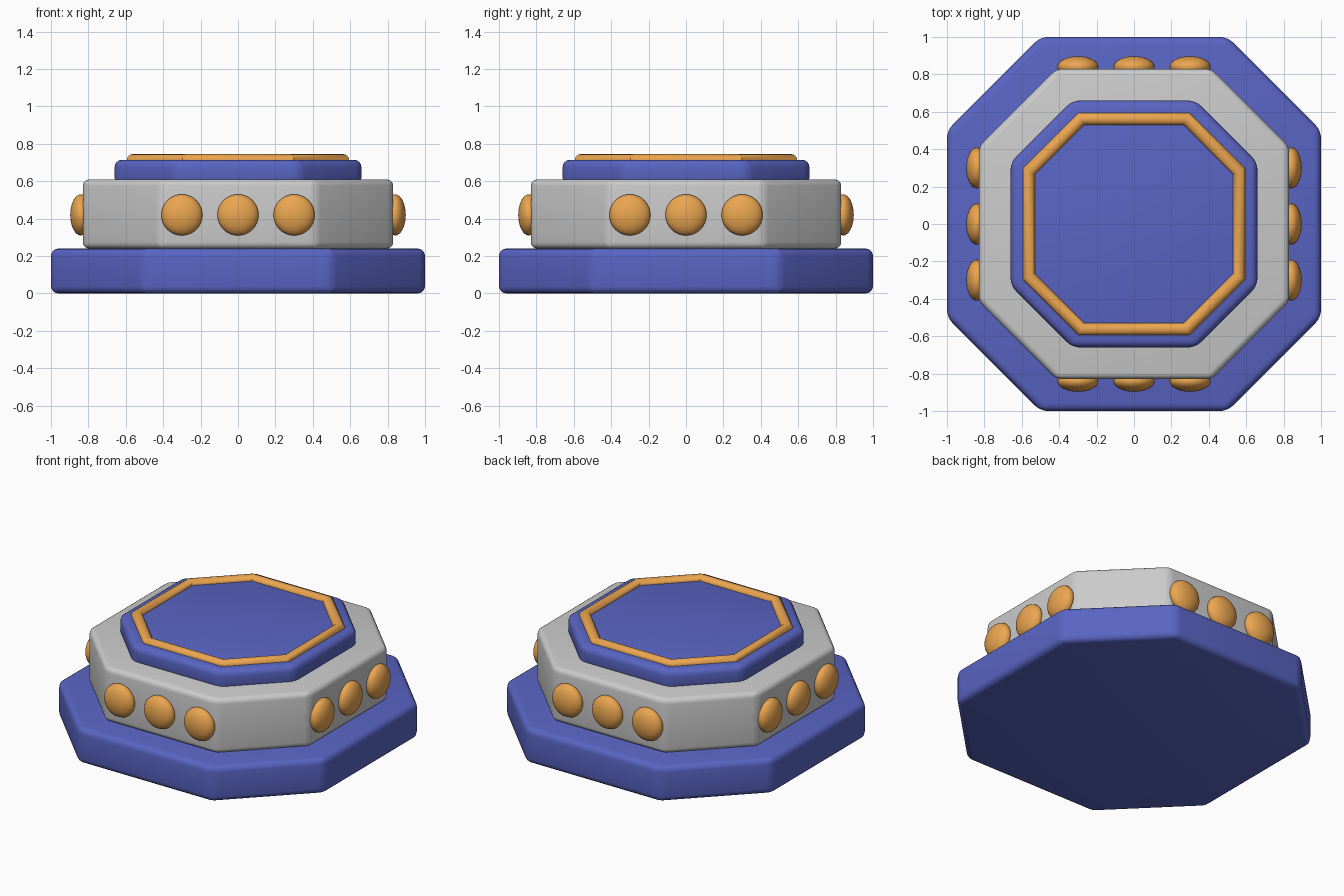
import bpy, bmesh, math

if "Cube" in bpy.data.objects:
    bpy.data.objects.remove(bpy.data.objects["Cube"])


def material(name, color):
    m = bpy.data.materials.new(name)
    m.diffuse_color = color
    m.use_nodes = True
    m.node_tree.nodes["Principled BSDF"].inputs["Base Color"].default_value = m.diffuse_color
    return m


blue = material("blue", (0.10, 0.13, 0.55, 1))
orange = material("orange", (0.83, 0.38, 0.08, 1))


def octagon(half):
    # square outline with its corners cut back to half the side
    c = half * 0.5
    return [(half, -c), (half, c), (c, half), (-c, half),
            (-half, c), (-half, -c), (-c, -half), (c, -half)]


def finish(obj, mat):
    if mat:
        obj.data.materials.append(mat)
    bpy.ops.object.select_all(action='DESELECT')
    obj.select_set(True)
    bpy.context.view_layer.objects.active = obj
    bpy.ops.object.shade_smooth_by_angle(angle=math.radians(35))


def slab(name, half, z0, z1, bevel, mat=None):
    bm = bmesh.new()
    face = bm.faces.new([bm.verts.new((x, y, z0)) for x, y in octagon(half)])
    ext = bmesh.ops.extrude_face_region(bm, geom=[face], use_keep_orig=True)
    for v in ext["geom"]:
        if isinstance(v, bmesh.types.BMVert):
            v.co.z = z1
    bmesh.ops.recalc_face_normals(bm, faces=bm.faces)
    bmesh.ops.bevel(bm, geom=bm.edges[:], offset=bevel, segments=4,
                    profile=0.5, affect='EDGES')
    me = bpy.data.meshes.new(name)
    bm.to_mesh(me)
    bm.free()
    obj = bpy.data.objects.new(name, me)
    bpy.context.collection.objects.link(obj)
    finish(obj, mat)


# Stacked octagonal tiers
slab("base", 1.0, 0.0, 0.24, 0.04, blue)
slab("middle_tier", 0.83, 0.24, 0.61, 0.035)
slab("top_tier", 0.66, 0.58, 0.715, 0.04, blue)

# Rounded trim ring, mitred at the octagon corners
half, r, z, n = 0.5625, 0.0325, 0.7125, 16
bm = bmesh.new()
rings = []
for k in range(n):
    a = 2 * math.pi * k / n
    rings.append([bm.verts.new((x, y, z + r * math.sin(a)))
                  for x, y in octagon(half + r * math.cos(a))])
for k in range(n):
    p, q = rings[k], rings[(k + 1) % n]
    for i in range(8):
        j = (i + 1) % 8
        bm.faces.new((p[i], p[j], q[j], q[i]))
bmesh.ops.recalc_face_normals(bm, faces=bm.faces)
me = bpy.data.meshes.new("trim_ring")
bm.to_mesh(me)
bm.free()
ring = bpy.data.objects.new("trim_ring", me)
bpy.context.collection.objects.link(ring)
finish(ring, orange)

# Three flattened studs on each main side
for side in range(4):
    a = side * math.pi / 2
    for i, t in enumerate((-0.3, 0.0, 0.3)):
        x = t * math.cos(a) + 0.84 * math.sin(a)
        y = t * math.sin(a) - 0.84 * math.cos(a)
        bpy.ops.mesh.primitive_uv_sphere_add(segments=32, ring_count=16, radius=1,
                                             location=(x, y, 0.42), rotation=(0, 0, a))
        stud = bpy.context.object
        stud.name = f"stud_{side + 1}_{i + 1}"
        stud.scale = (0.11, 0.057, 0.11)
        finish(stud, orange)
